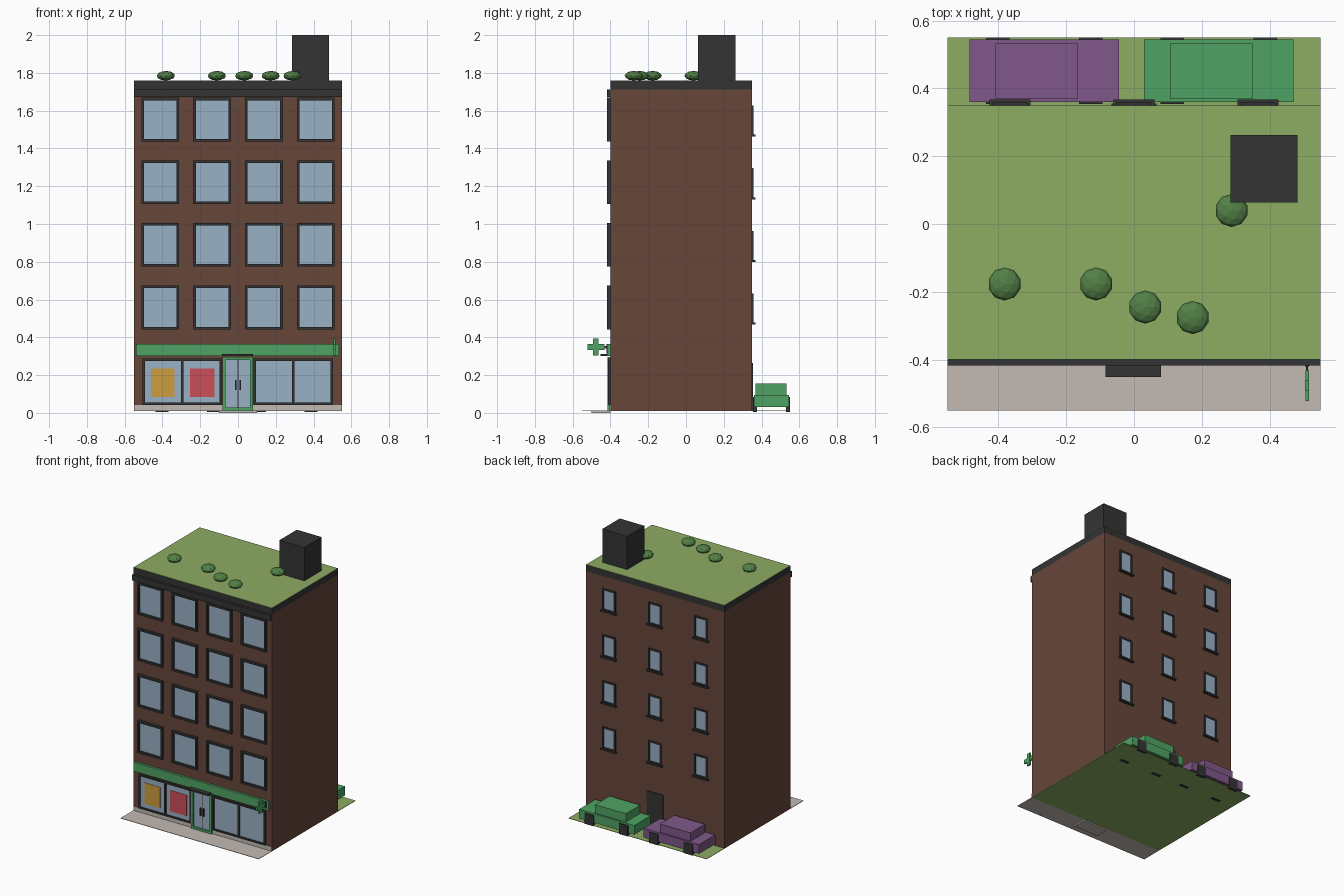
import bpy
import bmesh
from mathutils import Matrix, Vector

if "Cube" in bpy.data.objects:
    bpy.data.objects.remove(bpy.data.objects["Cube"])


def material(name, srgb):
    rgb = [((c / 255 + 0.055) / 1.055) ** 2.4 for c in srgb]
    mat = bpy.data.materials.new(name)
    mat.use_nodes = True
    mat.diffuse_color = (*rgb, 1)
    bsdf = next(n for n in mat.node_tree.nodes if n.type == "BSDF_PRINCIPLED")
    bsdf.inputs["Base Color"].default_value = (*rgb, 1)
    bsdf.inputs["Roughness"].default_value = 0.9
    return mat


BRICK = material("brick brown", (103, 70, 58))
DARK = material("charcoal", (52, 52, 53))
GRASS = material("grass green", (141, 173, 99))
PAVING = material("paving beige", (194, 186, 179))
GLASS = material("glass blue", (154, 177, 197))
GREEN = material("shop green", (78, 163, 99))
PURPLE = material("car purple", (128, 88, 138))
LEAF = material("leaf green", (82, 128, 70))
ORANGE = material("poster orange", (205, 158, 64))
RED = material("poster red", (203, 78, 90))


def finish(name, bm, mat):
    mesh = bpy.data.meshes.new(name)
    bm.to_mesh(mesh)
    bm.free()
    mesh.materials.append(mat)
    obj = bpy.data.objects.new(name, mesh)
    bpy.context.scene.collection.objects.link(obj)
    return obj


def boxes(name, mat, *spans):
    """One object made of boxes, each given as (x0, x1, y0, y1, z0, z1)."""
    bm = bmesh.new()
    for x0, x1, y0, y1, z0, z1 in spans:
        centre = Vector((x0 + x1, y0 + y1, z0 + z1)) / 2
        size = Matrix.Diagonal((x1 - x0, y1 - y0, z1 - z0, 1))
        bmesh.ops.create_cube(bm, size=1, matrix=Matrix.Translation(centre) @ size)
    return finish(name, bm, mat)


def ring(x0, x1, y0, y1, z0, z1, t):
    """Four bars around a rectangular opening."""
    return [(x0, x0 + t, y0, y1, z0, z1), (x1 - t, x1, y0, y1, z0, z1),
            (x0 + t, x1 - t, y0, y1, z0, z0 + t), (x0 + t, x1 - t, y0, y1, z1 - t, z1)]


W = 0.55           # half width of the building
FRONT, BACK = -0.40, 0.35
GROUND = 0.012
ROOF = 1.76

# Ground
boxes("pavement", PAVING, (-W, W, -0.55, FRONT, 0.009, GROUND))
boxes("lawn", GRASS, (-W, W, FRONT, 0.55, 0.009, GROUND))
boxes("door_step", PAVING, (-0.1, 0.1, -0.5, FRONT, 0, 0.011))

# Building shell and roof
boxes("brick_walls", BRICK, (-W, W, FRONT, BACK, GROUND, 1.713))
boxes("parapet_band", DARK, (-W, W, FRONT, BACK, 1.713, ROOF - 0.002))
boxes("roof_lawn", GRASS, (-W, W, FRONT, BACK, ROOF - 0.002, ROOF))
boxes("cornice", DARK, (-W, W, -0.417, FRONT, 1.672, 1.713))
boxes("chimney", DARK, (0.285, 0.483, 0.064, 0.262, ROOF, 2.0))
boxes("plinth", PAVING, (-W, -0.08, FRONT - 0.004, FRONT, GROUND, 0.042),
      (0.08, W, FRONT - 0.004, FRONT, GROUND, 0.042))

# Front windows
frames, panes = [], []
for col in range(4):
    for row in range(4):
        x, z = -0.412 + 0.2747 * col, 0.558 + 0.3317 * row
        frames += ring(x - 0.1, x + 0.1, -0.418, FRONT, z - 0.116, z + 0.116, 0.014)
        panes.append((x - 0.09, x + 0.09, -0.404, FRONT, z - 0.11, z + 0.11))
boxes("front_window_frames", DARK, *frames)
boxes("front_window_panes", GLASS, *panes)

# Back windows with sills
frames, panes, sills = [], [], []
for x in (-0.366, 0, 0.366):
    for row in range(4):
        z = 0.475 + 0.3317 * row
        frames += ring(x - 0.052, x + 0.052, BACK, 0.358, z, z + 0.157, 0.012)
        panes.append((x - 0.045, x + 0.045, BACK, 0.353, z + 0.006, z + 0.15))
        sills.append((x - 0.061, x + 0.061, BACK, 0.367, z - 0.008, z + 0.003))
boxes("back_window_frames", DARK, *frames)
boxes("back_window_panes", GLASS, *panes)
boxes("back_window_sills", DARK, *sills)
boxes("back_door", DARK, (-0.067, 0.067, BACK, 0.355, GROUND, 0.265))

# Shop windows on both sides of the entrance
frames, panes = [], []
for x0, x1 in ((-0.505, -0.085), (0.082, 0.502)):
    mid = (x0 + x1) / 2
    frames += ring(x0, x1, -0.412, FRONT, 0.042, 0.288, 0.012)
    frames.append((mid - 0.007, mid + 0.007, -0.412, FRONT, 0.054, 0.276))
    panes.append((x0 + 0.006, x1 - 0.006, -0.404, FRONT, 0.048, 0.282))
boxes("shop_window_frames", DARK, *frames)
boxes("shop_window_panes", GLASS, *panes)
boxes("left_poster", ORANGE, (-0.46, -0.335, -0.407, -0.404, 0.085, 0.235))
boxes("right_poster", RED, (-0.255, -0.125, -0.407, -0.404, 0.085, 0.235))

# Entrance
boxes("entrance_frame", GREEN,
      *ring(-0.082, 0.08, -0.415, FRONT, GROUND, 0.297, 0.016))
boxes("entrance_panes", GLASS, (-0.07, 0.068, -0.405, FRONT, 0.02, 0.29))
boxes("entrance_divider", DARK, (-0.002, 0.002, -0.407, -0.405, 0.028, 0.281))
boxes("entrance_handles", DARK, *[(x - 0.004, x + 0.004, -0.413, -0.405, 0.12, 0.175)
                                  for x in (-0.012, 0.012)])
boxes("entrance_canopy", DARK, (-0.084, 0.08, -0.452, FRONT, 0.3, 0.311))

# Shop fascia and hanging cross sign
boxes("shop_fascia", GREEN, (-0.54, 0.535, -0.417, FRONT, 0.302, 0.366))
boxes("hanging_cross", GREEN, (0.506, 0.516, -0.522, -0.432, 0.334, 0.364),
      (0.505, 0.517, -0.492, -0.462, 0.305, 0.395))
boxes("cross_bracket", DARK, (0.508, 0.514, -0.436, -0.417, 0.342, 0.354),
      (0.505, 0.517, -0.421, -0.417, 0.315, 0.364))

# Parked cars
for name, x, paint in (("right_car", -0.265, PURPLE), ("left_car", 0.25, GREEN)):
    boxes(name + "_body", paint, (x - 0.22, x + 0.22, 0.36, 0.545, 0.03, 0.095))
    boxes(name + "_cabin", paint, (x - 0.144, x + 0.1, 0.369, 0.533, 0.095, 0.155))
    wheels = []
    for wx in (x - 0.137, x + 0.137):
        for wy in (0.354, 0.53):
            wheels.append((wx - 0.035, wx + 0.035, wy, wy + 0.021, 0.006, 0.083))
    boxes(name + "_wheels", DARK, *wheels)

# Roof bushes
for i, (x, y) in enumerate(((-0.382, -0.177), (-0.112, -0.177), (0.033, -0.245),
                            (0.173, -0.276), (0.288, 0.04))):
    bm = bmesh.new()
    place = Matrix.Translation((x, y, 1.785)) @ Matrix.Diagonal((1, 1, 0.52, 1))
    bmesh.ops.create_icosphere(bm, subdivisions=2, radius=0.049, matrix=place)
    finish(f"roof_bush_{i + 1}", bm, LEAF)
